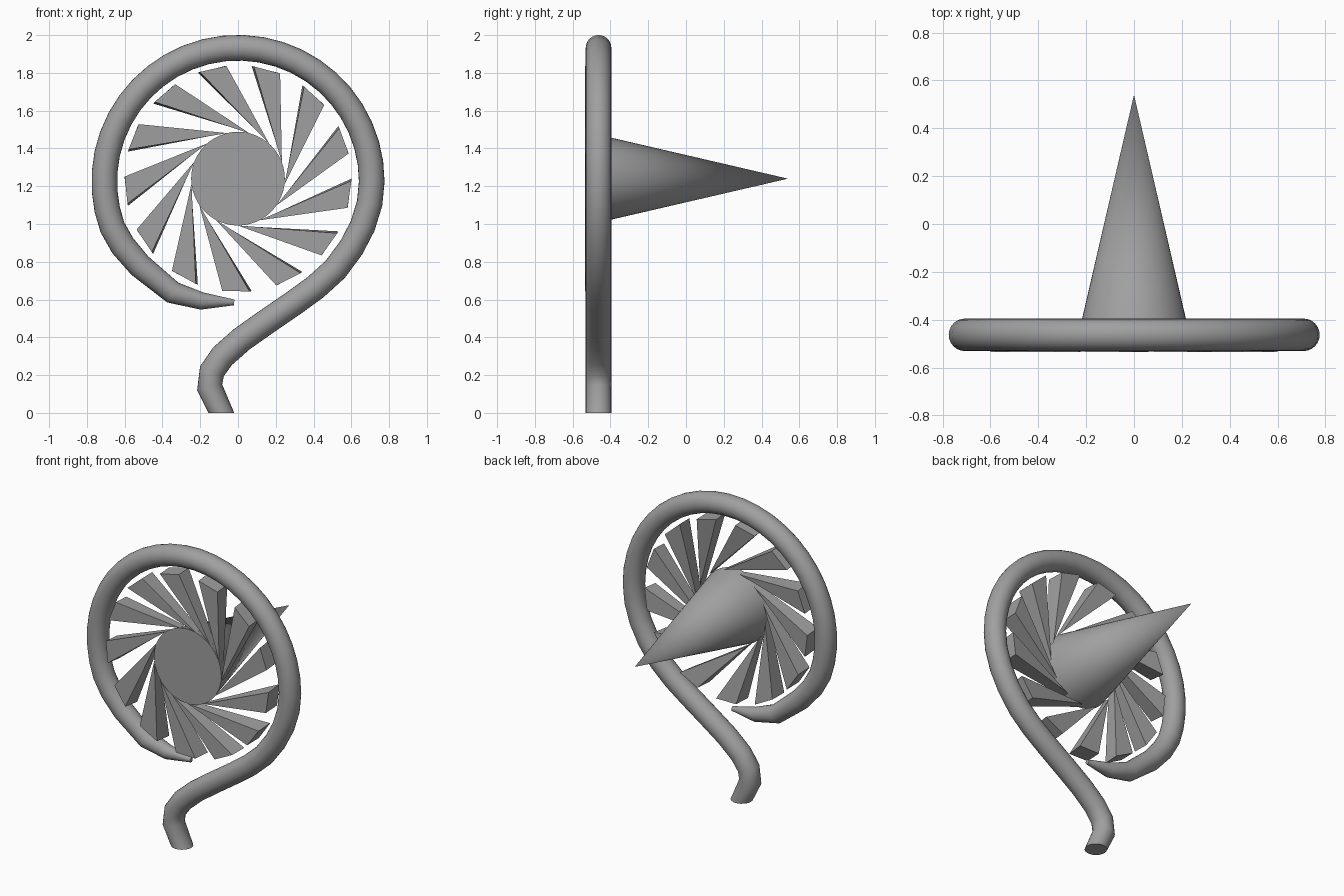
import bpy, bmesh, math
from mathutils import Vector

cube = bpy.data.objects.get("Cube")
if cube:
    bpy.data.objects.remove(cube, do_unlink=True)

gray = bpy.data.materials.new("plain gray")
gray.use_nodes = True
COLOR = (0.35, 0.35, 0.35, 1)
gray.diffuse_color = COLOR
gray.node_tree.nodes["Principled BSDF"].inputs["Base Color"].default_value = COLOR

HUB_Z = 1.24      # height of the hub axis
TUBE_Y = -0.463   # depth of the tube centre line
TUBE_R = 0.068


def finish(bm, name, smooth=True):
    bmesh.ops.recalc_face_normals(bm, faces=bm.faces)
    mesh = bpy.data.meshes.new(name)
    bm.to_mesh(mesh)
    bm.free()
    mesh.materials.append(gray)
    obj = bpy.data.objects.new(name, mesh)
    bpy.context.collection.objects.link(obj)
    if smooth:
        bpy.ops.object.select_all(action='DESELECT')
        obj.select_set(True)
        bpy.context.view_layer.objects.active = obj
        bpy.ops.object.shade_smooth_by_angle(angle=math.radians(40))
    return obj


def sweep(path, sides):
    """Sweep a circle along (x, z, radius) points lying in one upright plane."""
    bm = bmesh.new()
    rings = []
    for i, (x, z, r) in enumerate(path):
        a, b = path[max(i - 1, 0)], path[min(i + 1, len(path) - 1)]
        tangent = Vector((b[0] - a[0], 0, b[1] - a[1])).normalized()
        if i == 0:
            tangent = Vector((0, 0, 1))   # flat foot on the ground
        side = Vector((tangent.z, 0, -tangent.x))
        centre = Vector((x, TUBE_Y, z))
        ring = []
        for k in range(sides):
            t = math.tau * k / sides
            ring.append(bm.verts.new(centre + side * r * math.cos(t)
                                     + Vector((0, r * math.sin(t), 0))))
        rings.append(ring)
    for r0, r1 in zip(rings, rings[1:]):
        for k in range(sides):
            n = (k + 1) % sides
            bm.faces.new((r0[k], r0[n], r1[n], r1[k]))
    bm.faces.new(rings[0])
    bm.faces.new(rings[-1])
    return bm


# Curled tube: bent foot, rising stem, round loop, tapered tail
stem = [(-0.088, 0), (-0.15, 0.135), (-0.138, 0.22), (-0.082, 0.30),
        (0.02, 0.39), (0.14, 0.475), (0.30, 0.585), (0.41, 0.665),
        (0.515, 0.76), (0.60, 0.875), (0.66, 0.99), (0.697, 1.11)]
path = [(x, z, TUBE_R) for x, z in stem]
for i in range(26):
    t = math.radians(200 * i / 25)
    path.append((0.708 * math.cos(t), 1.225 + 0.708 * math.sin(t), TUBE_R))
path += [(-0.61, 0.885, 0.068), (-0.52, 0.78, 0.066), (-0.345, 0.637, 0.06),
         (-0.19, 0.592, 0.046), (-0.02, 0.585, 0.015)]
finish(sweep(path, 24), "curled_tube")

# Hub: long cone pointing backwards
bm = bmesh.new()
bmesh.ops.create_cone(bm, cap_ends=True, segments=48, radius1=0.248,
                      radius2=0, depth=1.07)
hub = finish(bm, "hub_cone")
hub.rotation_euler = (math.radians(-90), 0, 0)
hub.location = (0, 0.005, HUB_Z)


def polar(radius, degrees, y):
    t = math.radians(degrees)
    return Vector((radius * math.cos(t), y, HUB_Z + radius * math.sin(t)))


# Thirteen slanted blades, each a block tapering to a thin tip on the hub rim
BLADES = 13
for i in range(BLADES):
    mid = -8 + 360 / BLADES * i
    bm = bmesh.new()
    front = [polar(0.60, mid - 6.9, -0.535), polar(0.60, mid + 6.9, -0.535),
             polar(0.248, mid - 53.5, -0.53), polar(0.246, mid - 56, -0.53)]
    back = [polar(0.60, mid - 6.1, -0.42), polar(0.60, mid + 8.0, -0.42),
            polar(0.251, mid - 51.5, -0.48), polar(0.248, mid - 54, -0.48)]
    f = [bm.verts.new(p) for p in front]
    b = [bm.verts.new(p) for p in back]
    bm.faces.new(f)
    bm.faces.new(b[::-1])
    for k in range(4):
        n = (k + 1) % 4
        bm.faces.new((f[k], b[k], b[n], f[n]))
    finish(bm, f"blade_{i + 1}", smooth=False)
